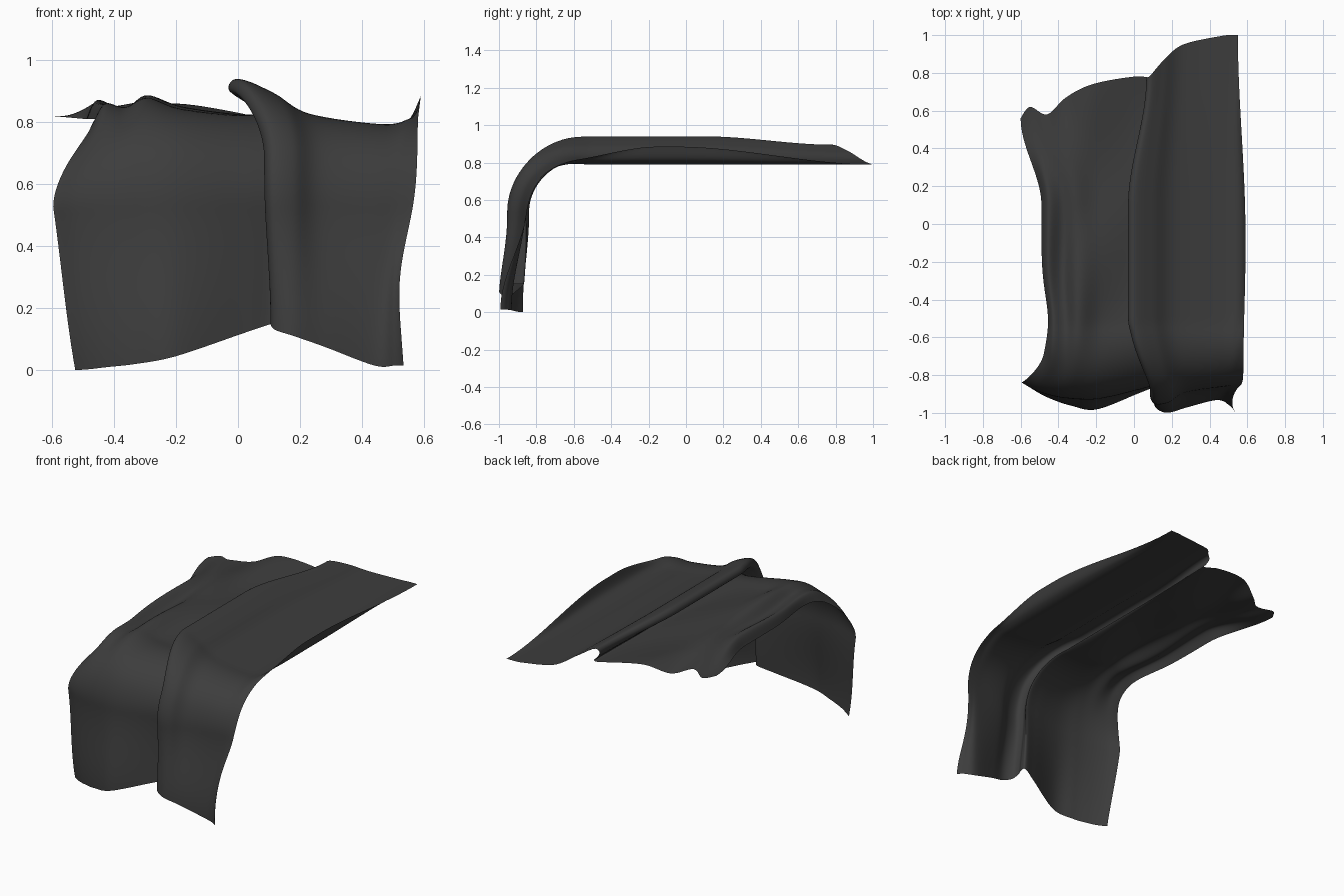
import bpy, bmesh, math

if "Cube" in bpy.data.objects:
    bpy.data.objects.remove(bpy.data.objects["Cube"])

# Cross-sections of the cloth from left edge to right edge: (x, height off the support).
# Points 6-9 form the S-shaped overlapping pleat.
back = [(-.60, .03), (-.55, .03), (-.46, .05), (-.36, .02), (-.22, .06), (.0, .04), (.10, .02), (.08, .05),
        (.065, .085), (.09, .105), (.16, .07), (.26, .02), (.46, 0), (.52, 0), (.55, 0)]
mid = [(-.49, .02), (-.455, .075), (-.38, .05), (-.30, .085), (-.18, .05), (.0, .03), (.07, .04), (.03, .07),
       (-.03, .115), (.0, .15), (.10, .105), (.22, .035), (.46, 0), (.56, .02), (.59, .095)]
knee = [(-.50, .01), (-.45, .05), (-.38, .08), (-.30, .095), (-.18, .095), (.02, .05), (.11, .03), (.095, .06),
        (.085, .09), (.11, .125), (.18, .115), (.27, .06), (.47, .03), (.54, .02), (.58, .015)]
hem = [(-.525, 0), (-.48, .03), (-.42, .06), (-.33, .09), (-.20, .11), (.02, .03), (.11, .0), (.12, .03),
       (.105, .07), (.12, .11), (.18, .13), (.28, .10), (.44, .06), (.51, .09), (.54, .12)]
back_y = [.56, .62, .58, .67, .74, .78, .77, .76, .77, .79, .87, .95, .995, 1, 1]
hem_z = [0, .003, .01, .02, .045, .12, .15, .15, .15, .13, .11, .075, .015, .015, .015]


def spline(pts, u):
    """Catmull-Rom through evenly spaced values."""
    n = len(pts) - 1
    i = min(int(u), n - 1)
    t = u - i
    p = [pts[max(0, min(n, i + k))] for k in (-1, 0, 1, 2)]
    return p[1] + .5 * t * (p[2] - p[0] + t * (2 * p[0] - 5 * p[1] + 4 * p[2] - p[3]
                            + t * (3 * (p[1] - p[2]) + p[3] - p[0])))


def smooth(a, b, s):
    t = max(0, min(1, (s - a) / (b - a)))
    return t * t * (3 - 2 * t)


R, BEND, TOP = .26, .57, .79          # rounded edge of the hidden support
ARC = R * math.pi / 2


def drape(s, h):
    """Point at length s along the support, lifted by h along its normal."""
    if s < BEND:
        return -s, TOP + h
    if s < BEND + ARC:
        a = (s - BEND) / R
        return -BEND - (R + h) * math.sin(a), TOP - R + (R + h) * math.cos(a)
    d = s - BEND - ARC
    return -BEND - R - h - .042 * smooth(0, .5, d), TOP - R - d


SUB, ROWS = 8, 110
COLS = (len(mid) - 1) * SUB + 1
bm = bmesh.new()
grid = []
for r in range(ROWS + 1):
    row = []
    for c in range(COLS):
        u = c / SUB
        sec = [(spline([p[0] for p in k], u), spline([p[1] for p in k], u)) for k in (back, mid, knee, hem)]
        s0 = -spline(back_y, u)
        s1 = BEND + ARC + TOP - R - spline(hem_z, u)
        s = s0 + (s1 - s0) * r / ROWS
        # blend the sections along the length; the right edge curl is a longer, lower arch
        curl = smooth(12, 14, u)
        w = [smooth(s0, -.1 + .15 * curl, s), smooth(.5 - .35 * curl, .86 - .15 * curl, s), smooth(.88, s1, s)]
        x, h = sec[0]
        for k in range(3):
            x += (sec[k + 1][0] - x) * w[k]
            h += (sec[k + 1][1] - h) * w[k]
        # left edge narrows on top, then flares out and tapers down the front
        left = max(0, 1 - u / 4.5)
        flare = .095 * smooth(.68, .98, s) * (1 - max(0, (s - .98) / (s1 - .98)))
        x += left * (.035 * math.exp(-((s - .52) / .2) ** 2) - flare)
        # soft wrinkles on the left half
        if u < 6:
            h += .012 * math.sin(7 * s + 1.7 * u) * math.sin(math.pi * u / 6) * smooth(.8, .4, s)
        # right edge pulls in slightly down the front
        x -= .035 * max(0, (u - 12) / 2) * math.exp(-((s - 1.2) / .22) ** 2)
        y, z = drape(s, max(h, 0))
        row.append(bm.verts.new((x, y, max(z, 0))))
    grid.append(row)
for a, b in zip(grid, grid[1:]):
    for c in range(COLS - 1):
        bm.faces.new((a[c], b[c], b[c + 1], a[c + 1])).smooth = True

# Draped cloth sheet
mesh = bpy.data.meshes.new("draped_blanket")
bm.to_mesh(mesh)
bm.free()
blanket = bpy.data.objects.new("draped_blanket", mesh)
bpy.context.collection.objects.link(blanket)
mat = bpy.data.materials.new("charcoal_cloth")
mat.diffuse_color = (.046, .046, .046, 1)
mat.use_nodes = True
mat.node_tree.nodes["Principled BSDF"].inputs["Base Color"].default_value = mat.diffuse_color
mesh.materials.append(mat)
